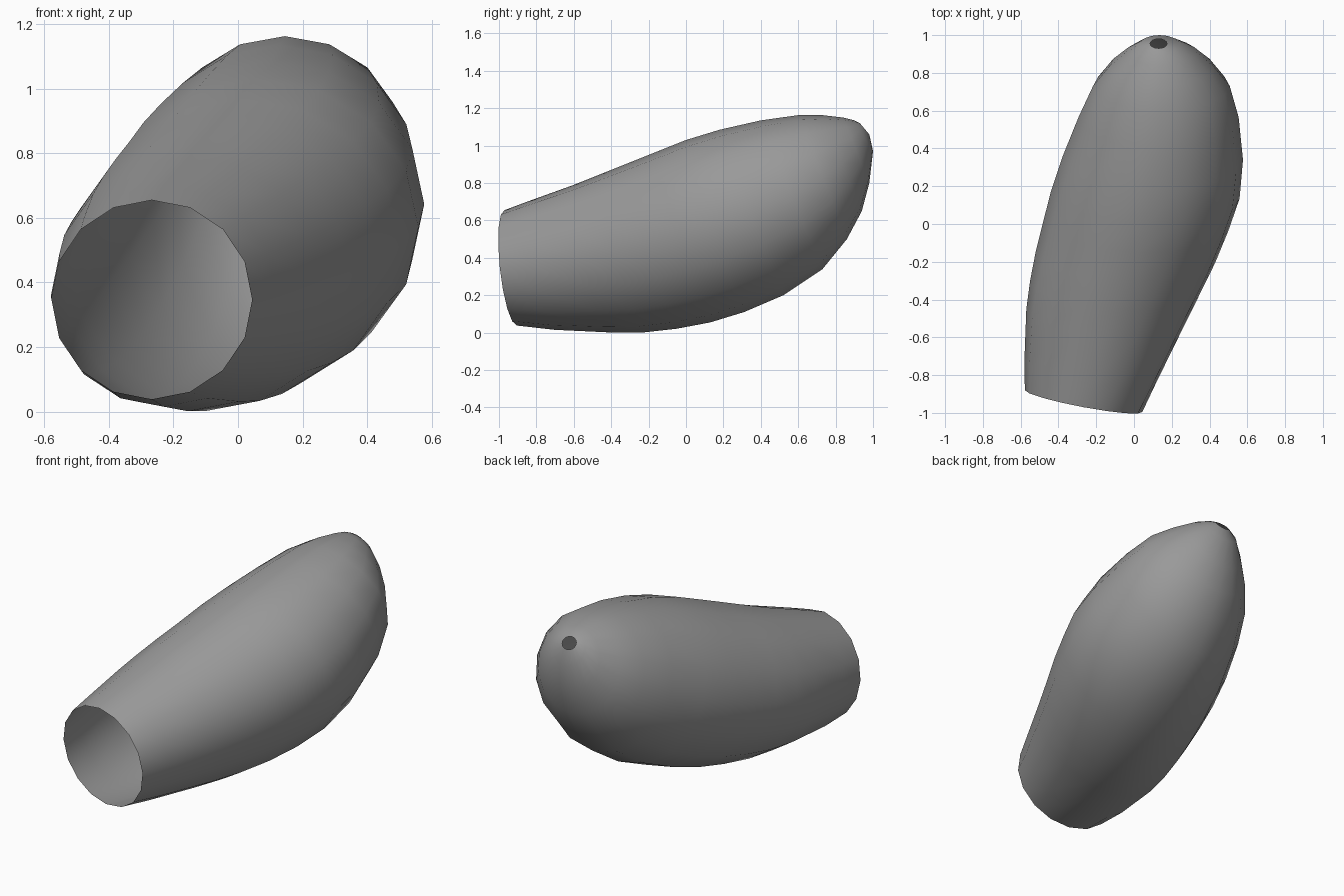
import bpy, bmesh, math

if "Cube" in bpy.data.objects:
    bpy.data.objects.remove(bpy.data.objects["Cube"])

SIDES = 16
# Rings from open mouth to small tip hole:
# top y, top z, bottom y, bottom z, centre x, half width, yaw
RINGS = [
    (-.97, .655, -.905, .038, -.267, .311, -.058),
    (-.85, .70, -.70, .015, -.23, .350, -.06),
    (-.60, .79, -.40, .001, -.155, .415, -.05),
    (-.45, .85, -.23, .001, -.103, .447, -.04),
    (-.30, .91, -.05, .021, -.045, .475, -.03),
    (-.15, .97, .13, .055, .01, .49, -.025),
    (0.00, 1.03, .31, .11, .06, .499, -.02),
    (.18, 1.085, .52, .20, .10, .477, -.01),
    (.40, 1.135, .73, .34, .13, .424, 0),
    (.60, 1.163, .86, .50, .145, .362, 0),
    (.73, 1.163, .94, .65, .145, .275, 0),
    (.84, 1.15, .98, .80, .145, .187, 0),
    (.90, 1.135, 1.0, .97, .135, .105, 0),
    (.93, 1.12, .98, 1.06, .13, .045, 0),
]

# Tapered, upward-curving hollow shell lofted through the rings
bm = bmesh.new()
loops = []
for ty, tz, by, bz, cx, w, yaw in RINGS:
    loop = []
    for i in range(SIDES):
        a = 2 * math.pi * i / SIDES
        c, s = math.cos(a), math.sin(a)
        loop.append(bm.verts.new((cx + w * s,
                                  (ty + by) / 2 + (ty - by) / 2 * c + yaw * s,
                                  (tz + bz) / 2 + (tz - bz) / 2 * c)))
    loops.append(loop)
for p, q in zip(loops, loops[1:]):
    for i in range(SIDES):
        j = (i + 1) % SIDES
        bm.faces.new((p[i], q[i], q[j], p[j]))
bmesh.ops.recalc_face_normals(bm, faces=bm.faces)
# Make sure the shell faces outwards (lowest face must point down)
bm.normal_update()
low = min(bm.faces, key=lambda f: f.calc_center_median().z)
if low.normal.z > 0:
    bmesh.ops.reverse_faces(bm, faces=bm.faces)
for f in bm.faces:
    f.smooth = True

mesh = bpy.data.meshes.new("hollow_shell")
bm.to_mesh(mesh)
bm.free()
shell = bpy.data.objects.new("hollow_shell", mesh)
bpy.context.collection.objects.link(shell)

# Dark grey surface
dark = bpy.data.materials.new("dark_grey")
dark.diffuse_color = (.32, .32, .32, 1)
dark.use_nodes = True
dark.node_tree.nodes["Principled BSDF"].inputs["Base Color"].default_value = dark.diffuse_color
mesh.materials.append(dark)
